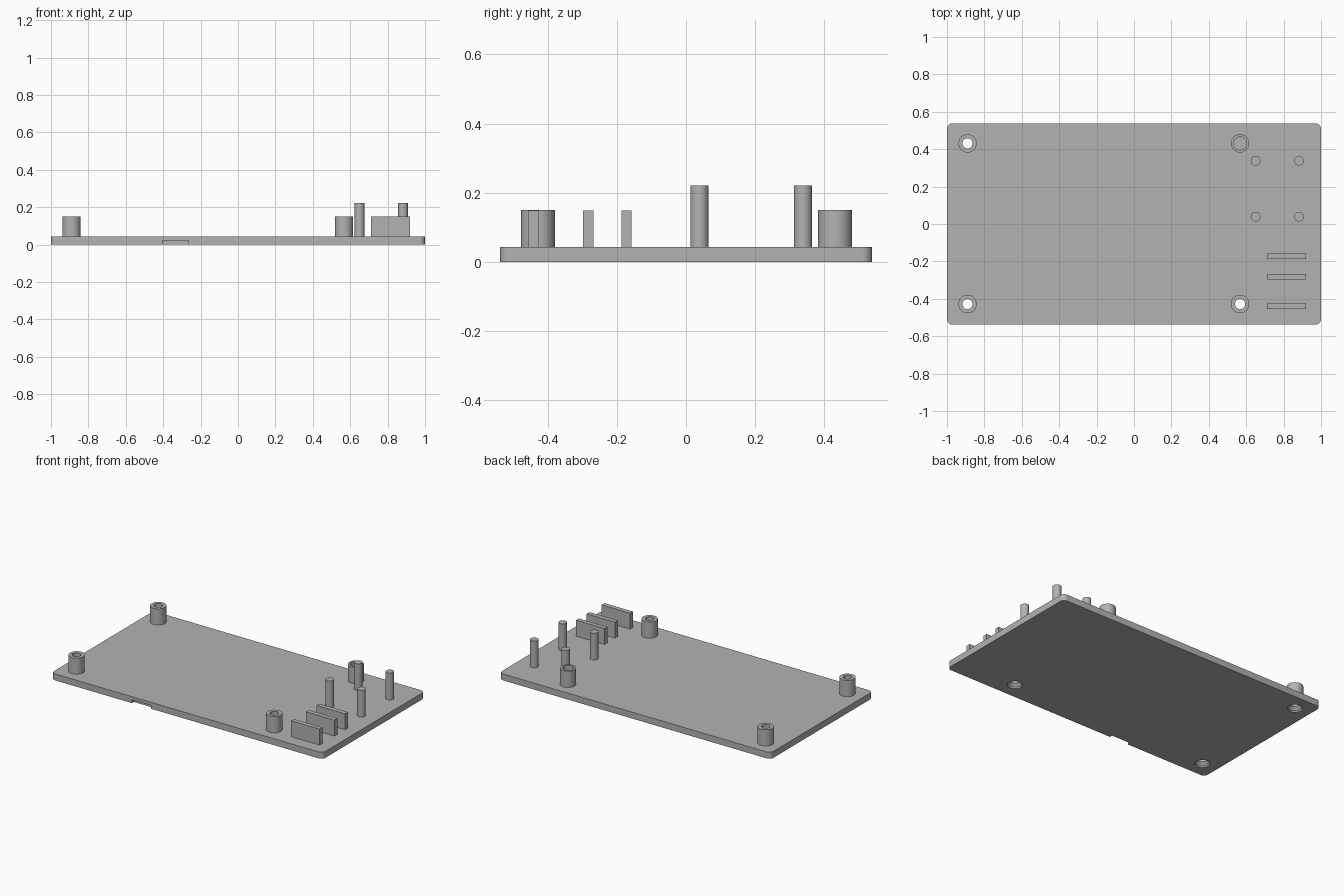
import bpy, bmesh, math

if "Cube" in bpy.data.objects:
    bpy.data.objects.remove(bpy.data.objects["Cube"], do_unlink=True)

HALF_Y = 0.538       # half depth of the plate
TOP = 0.043          # top of the plate
BORE = 0.027

grey = bpy.data.materials.new("plain grey")
grey.use_nodes = True
grey.diffuse_color = (0.45, 0.45, 0.45, 1)
grey.node_tree.nodes["Principled BSDF"].inputs["Base Color"].default_value = grey.diffuse_color


def finish(name, bm, smooth=True):
    bmesh.ops.recalc_face_normals(bm, faces=bm.faces)
    mesh = bpy.data.meshes.new(name)
    bm.to_mesh(mesh)
    bm.free()
    mesh.materials.append(grey)
    obj = bpy.data.objects.new(name, mesh)
    bpy.context.collection.objects.link(obj)
    if smooth:
        activate(obj)
        bpy.ops.object.shade_smooth_by_angle(angle=math.radians(35))
    return obj


def activate(obj):
    bpy.ops.object.select_all(action='DESELECT')
    obj.select_set(True)
    bpy.context.view_layer.objects.active = obj


def box(name, x0, x1, y0, y1, z0, z1, corner=0.0):
    bm = bmesh.new()
    bmesh.ops.create_cube(bm, size=1)
    for v in bm.verts:
        v.co = (x1 if v.co.x > 0 else x0, y1 if v.co.y > 0 else y0, z1 if v.co.z > 0 else z0)
    if corner:
        upright = [e for e in bm.edges if abs(e.verts[0].co.z - e.verts[1].co.z) > 1e-4]
        bmesh.ops.bevel(bm, geom=upright, offset=corner, segments=8, profile=0.5, affect='EDGES')
    return finish(name, bm, corner > 0)


def lathe(name, x, y, profile, sides=48):
    """Revolve (radius, z) points about an upright axis at x, y."""
    bm = bmesh.new()
    verts = [bm.verts.new((r, 0, z)) for r, z in profile]
    edges = [bm.edges.new(pair) for pair in zip(verts, verts[1:])]
    bmesh.ops.spin(bm, geom=verts + edges, cent=(0, 0, 0), axis=(0, 0, 1),
                   angle=math.tau, steps=sides, use_duplicate=False)
    bmesh.ops.remove_doubles(bm, verts=bm.verts, dist=1e-5)
    bmesh.ops.translate(bm, verts=bm.verts, vec=(x, y, 0))
    return finish(name, bm)


def cut(target, cutter):
    mod = target.modifiers.new("cut", 'BOOLEAN')
    mod.operation = 'DIFFERENCE'
    mod.solver = 'EXACT'
    mod.object = cutter
    activate(target)
    bpy.ops.object.modifier_apply(modifier=mod.name)
    bpy.data.objects.remove(cutter, do_unlink=True)


# Base plate with a small notch under the front edge
plate = box("base_plate", -1, 1, -HALF_Y, HALF_Y, 0, TOP, corner=0.03)
cut(plate, box("notch_cutter", -0.405, -0.265, -HALF_Y - 0.05, -HALF_Y + 0.02, -0.05, 0.022))

# Hollow screw posts: three bored through and countersunk, one blind
for side, x in (("right", -0.89), ("left", 0.567)):
    for end, y in (("front", -0.428), ("back", 0.431)):
        blind = side == "left" and end == "back"
        inner = 0.035 if blind else BORE
        if not blind:
            cut(plate, lathe("bore_cutter", x, y, [
                (0, -0.02), (0.045, -0.02), (0.045, 0.01), (BORE, 0.028), (BORE, 0.08), (0, 0.08)]))
        lathe(f"screw_post_{end}_{side}", x, y,
              [(0.049, TOP), (0.049, 0.151), (inner, 0.151), (inner, TOP)])

# Tall locating pins
for side, x in (("right", 0.65), ("left", 0.882)):
    for end, y in (("front", 0.039), ("back", 0.338)):
        lathe(f"pin_{end}_{side}", x, y, [(0, TOP), (0.026, TOP), (0.026, 0.221), (0, 0.221)], 32)

# Upright ribs
for i, y in enumerate((-0.44, -0.283, -0.172)):
    box(f"rib_{i + 1}", 0.71, 0.92, y - 0.015, y + 0.015, TOP - 0.005, 0.149)

activate(plate)
bpy.ops.object.shade_smooth_by_angle(angle=math.radians(35))
